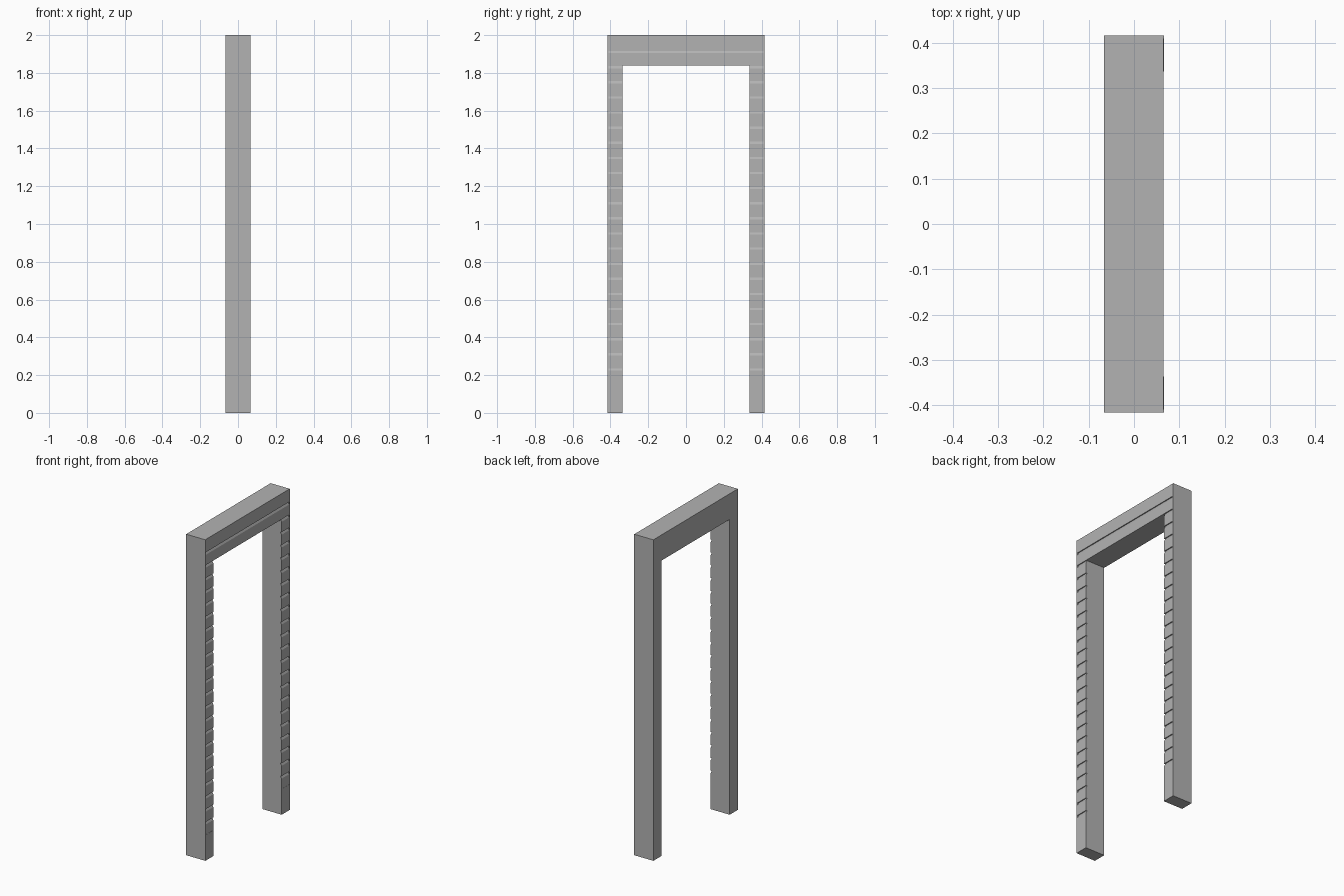
import bpy, bmesh

if "Cube" in bpy.data.objects:
    bpy.data.objects.remove(bpy.data.objects["Cube"])

X0, X1 = -0.066, 0.066      # back and siding faces
Y_OUT, Y_IN = 0.416, 0.336  # outer ends and opening sides
TOP, LINTEL = 2.0, 1.84     # top and opening height
PLANK, BASE = 0.08, 0.16    # plank height and plain base height
DEPTH, STRIP = 0.007, 0.007 # lap recess and corner trim thickness

grey = bpy.data.materials.new("light grey")
grey.diffuse_color = (0.45, 0.45, 0.45, 1)
grey.use_nodes = True
grey.node_tree.nodes["Principled BSDF"].inputs["Base Color"].default_value = grey.diffuse_color


def extrude_profile(name, profile, y0, y1):
    """Extrude a closed (x, z) profile along y."""
    bm = bmesh.new()
    face = bm.faces.new([bm.verts.new((x, y0, z)) for x, z in profile])
    ext = bmesh.ops.extrude_face_region(bm, geom=[face])
    moved = [v for v in ext["geom"] if isinstance(v, bmesh.types.BMVert)]
    bmesh.ops.translate(bm, verts=moved, vec=(0, y1 - y0, 0))
    bmesh.ops.recalc_face_normals(bm, faces=bm.faces)
    mesh = bpy.data.meshes.new(name)
    bm.to_mesh(mesh)
    bm.free()
    mesh.materials.append(grey)
    obj = bpy.data.objects.new(name, mesh)
    bpy.context.collection.objects.link(obj)
    return obj


def siding(z0, count):
    """Lap siding edge: flat board, sloped top, overhanging board above."""
    pts = []
    for i in range(count):
        z = z0 + i * PLANK
        pts += [(X1 - 0.001, z), (X1 - 0.001, z + PLANK - 0.016),
                (X1 - DEPTH, z + PLANK - 0.004), (X1 - DEPTH, z + PLANK)]
    return pts


# Posts: plain base below, lapped boards above
post = ([(X0, 0), (X1, 0), (X1, BASE)]
        + siding(BASE, round((LINTEL - BASE) / PLANK)) + [(X0, LINTEL)])
# Lintel: two full-width boards, the upper one finishing flush
lintel = ([(X0, LINTEL)] + siding(LINTEL, 2)[:5]
          + [(X1 - 0.001, TOP), (X0, TOP)])
edge = Y_OUT - STRIP
extrude_profile("lintel", lintel, -edge, edge)

# Posts and the thin corner trims covering the board ends
trim = [(X0, 0), (X1, 0), (X1, TOP), (X0, TOP)]
for side, s in (("left", -1), ("right", 1)):
    extrude_profile(side + "_post", post, s * Y_IN, s * edge)
    extrude_profile(side + "_corner_trim", trim, s * edge, s * Y_OUT)
